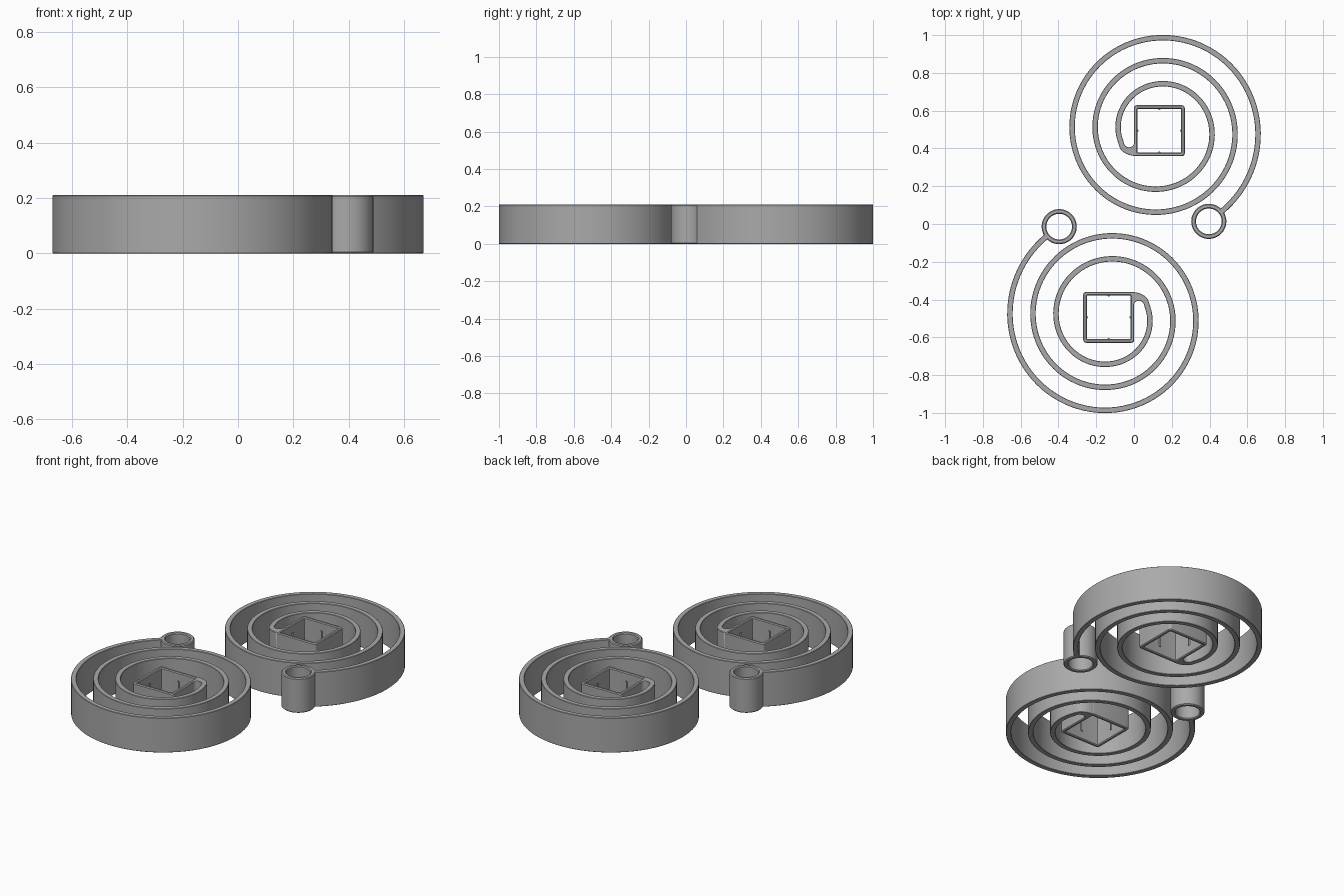
import bpy, bmesh
from math import sin, cos, pi, radians
from mathutils import Vector

HEIGHT = 0.21
CENTRE = Vector((0.134, 0.494, 0))
PITCH = 0.122          # radius lost per turn
R_START = 0.537        # outer radius at angle zero
BAND = 0.029           # strip thickness

if "Cube" in bpy.data.objects:
    bpy.data.objects.remove(bpy.data.objects["Cube"])

grey = bpy.data.materials.new("plain grey")
grey.use_nodes = True
colour = (0.4, 0.4, 0.4, 1)
grey.diffuse_color = colour
grey.node_tree.nodes["Principled BSDF"].inputs["Base Color"].default_value = colour


def polar(r, a, x=0, y=0, ry=None):
    return (x + r * cos(a), y + (r if ry is None else ry) * sin(a))


def finish(bm, name, turn, bevel=True):
    """Turn a bmesh into a shaded object, placed on one of the two spirals."""
    bmesh.ops.recalc_face_normals(bm, faces=bm.faces)
    mesh = bpy.data.meshes.new(name)
    bm.to_mesh(mesh)
    bm.free()
    mesh.materials.append(grey)
    obj = bpy.data.objects.new(name, mesh)
    bpy.context.collection.objects.link(obj)
    obj.rotation_euler.z = turn
    obj.location = CENTRE if turn == 0 else -CENTRE
    if bevel:
        mod = obj.modifiers.new("edge_bevel", "BEVEL")
        mod.width = 0.005
        mod.segments = 1
        mod.limit_method = "ANGLE"
        mod.angle_limit = radians(50)
    bpy.ops.object.select_all(action="DESELECT")
    obj.select_set(True)
    bpy.context.view_layer.objects.active = obj
    bpy.ops.object.shade_smooth_by_angle(angle=radians(30))
    return obj


def wall(name, pairs, closed, turn):
    """Upright wall from (outer, inner) plan point pairs."""
    bm = bmesh.new()
    rows = [[bm.verts.new((*p, 0)) for p in pair] for pair in pairs]
    following = rows[1:] + (rows[:1] if closed else [])
    for (a, b), (c, d) in zip(rows, following):
        bm.faces.new((a, b, d, c))
    top = bmesh.ops.extrude_face_region(bm, geom=bm.faces[:])["geom"]
    bmesh.ops.translate(bm, vec=(0, 0, HEIGHT),
                        verts=[v for v in top if isinstance(v, bmesh.types.BMVert)])
    return finish(bm, name, turn)


def rounded_square(half, radius, steps=4):
    points = []
    for corner in range(4):
        base = corner * pi / 2
        k = half - radius
        cx = k if corner in (0, 3) else -k
        cy = k if corner in (0, 1) else -k
        points += [polar(radius, base + i / steps * pi / 2, cx, cy)
                   for i in range(steps + 1)]
    return points


# Spiral strip, ending in a curl that joins the corner of the square socket
spiral = []
first, last, step = -53, 915, 4
for deg in range(first, last + 1, step):
    r = R_START - PITCH * deg / 360
    a = radians(deg)
    spiral.append((polar(r, a), polar(r - BAND, a)))
for i in range(1, 11):
    t = i / 10
    outer = polar(0.092, pi + t * pi / 2, -0.122, -0.07, 0.064)
    inner = polar(0.028, pi + t * pi * 0.97, -0.16, -0.06)
    spiral.append((outer, inner))
spiral.append(((-0.12, -0.134), (-0.12, -0.05)))

# Square socket and round end ring
socket = list(zip(rounded_square(0.135, 0.016), rounded_square(0.115, 0.003)))
ring_at = Vector((0.396, 0.014, 0)) - CENTRE
ring = [(polar(0.093, a, *ring_at.xy), polar(0.068, a, *ring_at.xy))
        for a in (2 * pi * i / 48 for i in range(48))]

for side, turn in (("back", 0), ("front", pi)):
    wall(side + "_spiral_strip", spiral, False, turn)
    wall(side + "_square_socket", socket, True, turn)
    wall(side + "_end_ring", ring, True, turn)

    # Small grip ribs in the middle of each socket wall
    bm = bmesh.new()
    for i in range(4):
        rib = bmesh.ops.create_cone(bm, cap_ends=True, segments=12,
                                    radius1=0.006, radius2=0.006, depth=0.11)
        bmesh.ops.translate(bm, verts=rib["verts"],
                            vec=(*polar(0.115, i * pi / 2), HEIGHT / 2))
    finish(bm, side + "_grip_ribs", turn, bevel=False)
